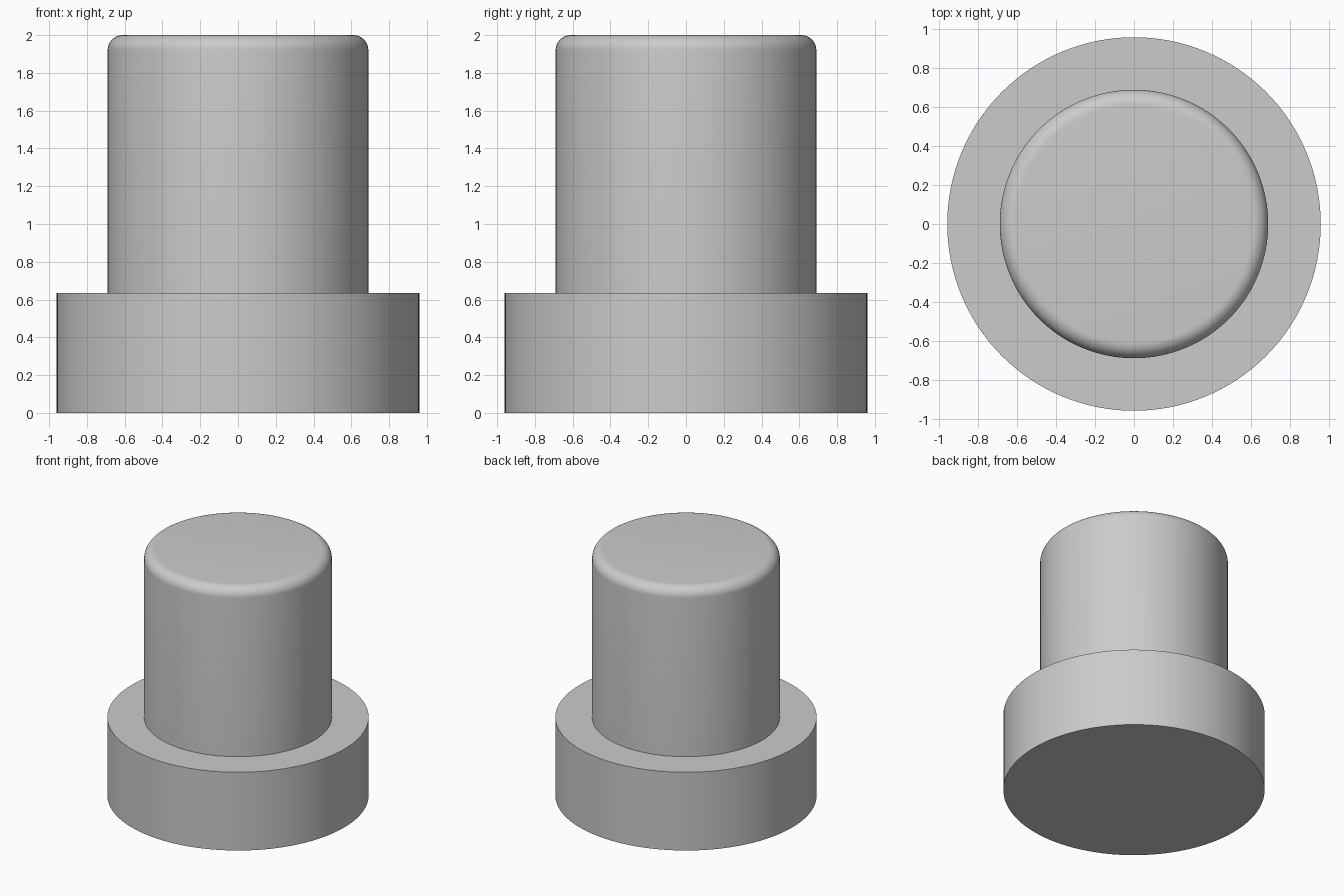
import bpy, bmesh
from math import sin, cos, pi, tau

cube = bpy.data.objects.get("Cube")
if cube:
    bpy.data.objects.remove(cube, do_unlink=True)

BASE_R, BASE_H = 0.96, 0.635
SHAFT_R, TOP, FILLET = 0.69, 2.0, 0.08
SIDES, ROUND_STEPS = 128, 10

grey = bpy.data.materials.new("plain_grey")
grey.use_nodes = True
colour = (0.6, 0.6, 0.6, 1)
grey.diffuse_color = colour
grey.node_tree.nodes["Principled BSDF"].inputs["Base Color"].default_value = colour


def turned(name, profile):
    """Closed solid of revolution from (radius, height) points, bottom to top."""
    bm = bmesh.new()
    rings = [[bm.verts.new((r * cos(tau * i / SIDES), r * sin(tau * i / SIDES), z))
              for i in range(SIDES)] for r, z in profile]
    for low, high in zip(rings, rings[1:]):
        for i in range(SIDES):
            j = (i + 1) % SIDES
            bm.faces.new((low[i], low[j], high[j], high[i]))
    bm.faces.new(rings[0][::-1])
    bm.faces.new(rings[-1])
    bmesh.ops.recalc_face_normals(bm, faces=bm.faces)
    mesh = bpy.data.meshes.new(name)
    bm.to_mesh(mesh)
    bm.free()
    mesh.materials.append(grey)
    obj = bpy.data.objects.new(name, mesh)
    bpy.context.collection.objects.link(obj)
    bpy.ops.object.select_all(action="DESELECT")
    obj.select_set(True)
    bpy.context.view_layer.objects.active = obj
    bpy.ops.object.shade_smooth_by_angle(angle=pi / 6)
    return obj


# Wide flange, step, then shaft with a rounded top rim
rim = [(SHAFT_R - FILLET + FILLET * cos(a), TOP - FILLET + FILLET * sin(a))
       for a in (pi / 2 * k / ROUND_STEPS for k in range(ROUND_STEPS + 1))]
turned("flanged_pin", [(BASE_R, 0), (BASE_R, BASE_H), (SHAFT_R, BASE_H)] + rim)
